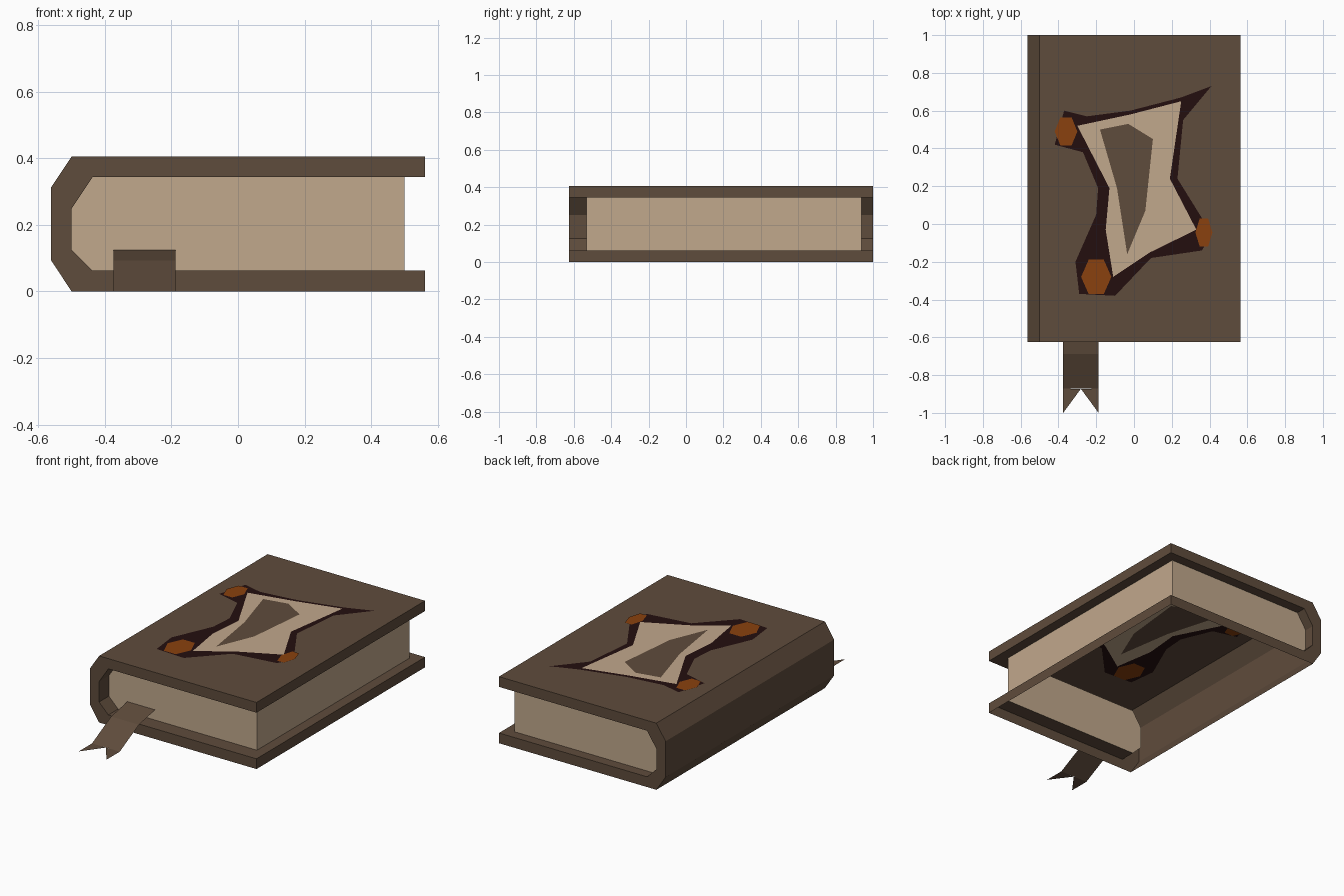
import bpy, bmesh, math

if "Cube" in bpy.data.objects:
    bpy.data.objects.remove(bpy.data.objects["Cube"])


def material(name, rgb):
    lin = [((c / 255 + 0.055) / 1.055) ** 2.4 if c > 10 else c / 255 / 12.92 for c in rgb]
    m = bpy.data.materials.new(name)
    m.diffuse_color = (*lin, 1)
    m.use_nodes = True
    m.node_tree.nodes["Principled BSDF"].inputs["Base Color"].default_value = m.diffuse_color
    return m


LEATHER = material("brown leather", (95, 76, 60))
PAPER = material("tan paper", (193, 168, 140))
ORANGE = material("orange gem", (138, 65, 14))
DARK = material("dark outline", (36, 15, 15))


def finish(name, bm, mat, recalc=True):
    if recalc:
        bmesh.ops.recalc_face_normals(bm, faces=bm.faces)
    me = bpy.data.meshes.new(name)
    bm.to_mesh(me)
    bm.free()
    me.materials.append(mat)
    ob = bpy.data.objects.new(name, me)
    bpy.context.collection.objects.link(ob)
    return ob


# Shared cross-sections (x, z) and depth stations
TOP = .4063
outer = [(.5625, 0), (-.5, 0), (-.5625, .0938), (-.5625, .3125), (-.5, TOP), (.5625, TOP)]
inner = [(.5625, .0625), (.5, .0625), (-.4375, .0625), (-.5, .125),
         (-.5, .25), (-.4375, .3438), (.5, .3438), (.5625, .3438)]
ys = [-.625, -.5313, .9375, 1.0]

# Cover: open-bottomed shell with thin inner ledges around the pages
bm = bmesh.new()
o = [[bm.verts.new((x, y, z)) for x, z in outer] for y in (ys[0], ys[-1])]
n = [[bm.verts.new((x, y, z)) for x, z in inner] for y in ys]
for i in range(1, 5):
    bm.faces.new((o[0][i], o[0][i + 1], o[1][i + 1], o[1][i]))
for j in range(3):
    for i in range(7):
        if j != 1 or i in (0, 6):
            bm.faces.new((n[j][i], n[j][i + 1], n[j + 1][i + 1], n[j + 1][i]))
for k in (0, -1):  # lips along the opening side
    bm.faces.new([o[0][k], o[1][k]] + [n[j][k] for j in (3, 2, 1, 0)])
for a, b in ((o[0], n[0]), (o[1], n[3])):  # end caps
    bm.faces.new(a + b[::-1])
finish("cover", bm, LEATHER)

# Pages: two ends and the fore edge
bm = bmesh.new()
p = [[bm.verts.new((x, y, z)) for x, z in inner[1:7]] for y in ys[1:3]]
for ring in p:
    bm.faces.new(ring)
bm.faces.new((p[0][0], p[0][-1], p[1][-1], p[1][0]))
finish("pages", bm, PAPER)

# Ribbon bookmark with a swallowtail end
bm = bmesh.new()
xl, xr = -.375, -.1875
path = [(-.5313, .125), (-.6875, .0938), (-.872, 0)]
rows = [[bm.verts.new((x, y, z)) for x in (xl, xr)] for y, z in path]
for a, b in zip(rows, rows[1:]):
    bm.faces.new((b[0], b[1], a[1], a[0]))
notch = bm.verts.new(((xl + xr) / 2, -.8725, 0))
for k, x in enumerate((xl, xr)):
    tip = bm.verts.new((x, -1, 0))
    tri = (rows[2][k], tip, notch)
    bm.faces.new(tri if k == 0 else tri[::-1])
finish("ribbon", bm, LEATHER, False)


# Cover emblem: thin plates, also showing inside the open shell
def plate(name, outlines, h, mat):
    bm = bmesh.new()
    for pts in outlines:
        for z in (TOP + h, TOP - h):
            f = bm.faces.new([bm.verts.new((x, y, z)) for x, y in pts])
            f.normal_update()
            if f.normal.z < 0:
                f.normal_flip()
    finish(name, bm, mat, False)


def gem(cx, cy, rx, ry):
    return [(cx + rx * math.cos(math.tau * i / 6), cy + ry * math.sin(math.tau * i / 6))
            for i in range(6)]


plate("emblem_outline", [[(-.42, .42), (-.37, .60), (-.25, .57), (-.02, .60), (.25, .67),
                          (.41, .73), (.26, .55), (.23, .24), (.41, -.05), (.36, -.14),
                          (.09, -.18), (-.10, -.38), (-.29, -.37), (-.31, -.20),
                          (-.20, .05), (-.19, .19), (-.27, .38)]], .001, DARK)
plate("emblem_star", [[(-.30, .52), (-.02, .58), (.25, .65), (.19, .24),
                       (.33, -.03), (.085, -.15), (-.11, -.28), (-.15, -.03),
                       (-.13, .19)]], .002, PAPER)
plate("emblem_band", [[(-.18, .50), (-.03, .53), (.10, .45), (.06, .07),
                       (-.036, -.16), (-.09, .19)]], .003, LEATHER)
plate("emblem_gems", [gem(-.2, -.28, .08, .105), gem(.37, -.045, .045, .085),
                      gem(-.36, .49, .06, .085)], .004, ORANGE)
